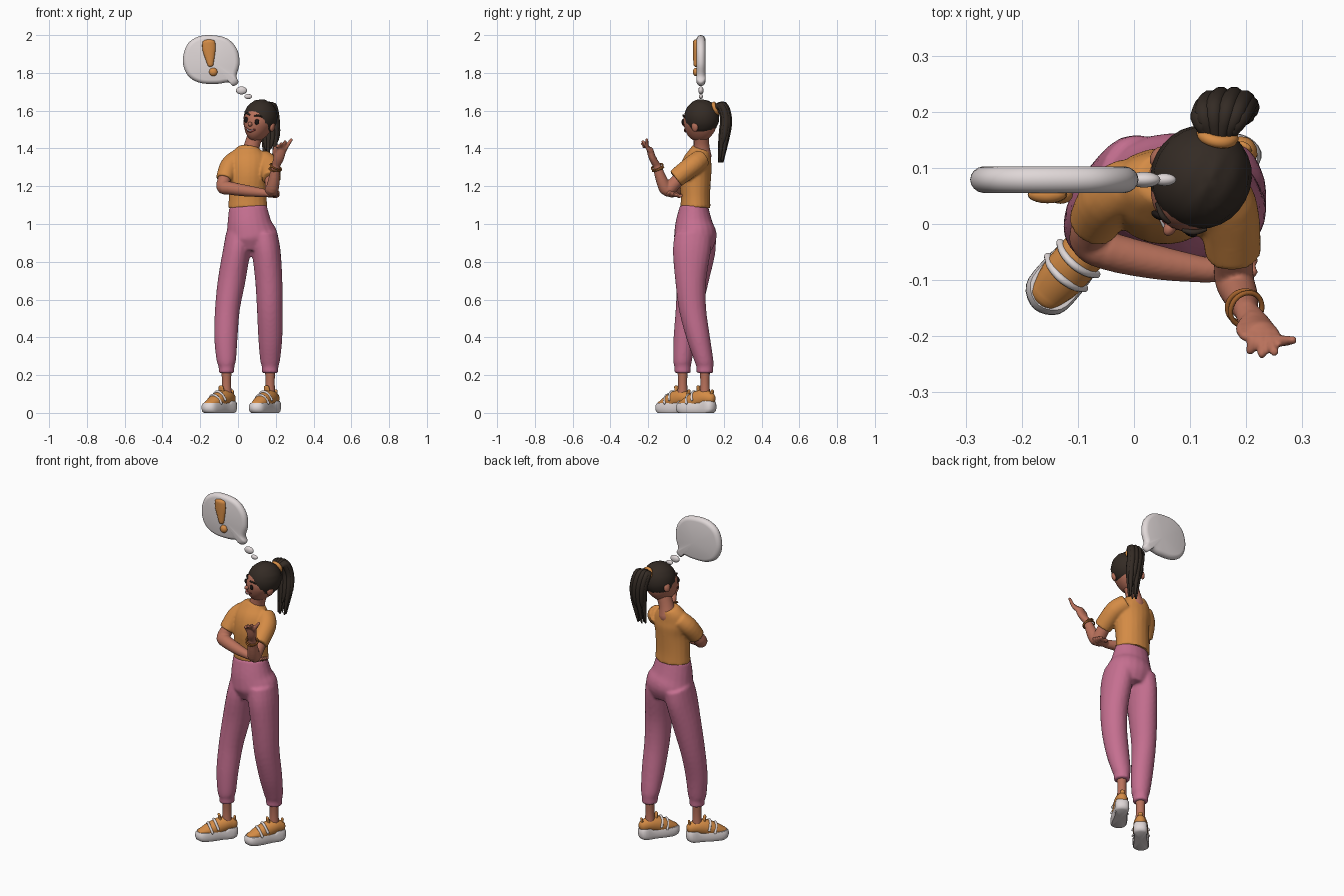
import bpy, bmesh, math
from mathutils import Vector, Matrix

if "Cube" in bpy.data.objects:
    bpy.data.objects.remove(bpy.data.objects["Cube"])


def material(name, rgb):
    m = bpy.data.materials.new(name)
    m.diffuse_color = (*rgb, 1)
    m.use_nodes = True
    m.node_tree.nodes["Principled BSDF"].inputs["Base Color"].default_value = m.diffuse_color
    return m


ORANGE = material("orange", (0.66, 0.26, 0.06))
PINK = material("pink", (0.56, 0.16, 0.28))
SKIN = material("skin", (0.48, 0.165, 0.105))
HAIR = material("dark_hair", (0.034, 0.024, 0.018))
WHITE = material("off_white", (0.74, 0.68, 0.68))
GOLD = material("bracelet_gold", (0.36, 0.12, 0.025))
BLACK = material("eye_black", (0.012, 0.008, 0.007))
LIPS = material("lips", (0.3, 0.06, 0.05))


def spline(pts, n=4, closed=False):
    """Catmull-Rom through rows of any length."""
    k, out = len(pts), []
    for i in range(k if closed else k - 1):
        p = [pts[j % k] if closed else pts[min(max(j, 0), k - 1)] for j in range(i - 1, i + 3)]
        for s in range(n):
            t = s / n
            out.append([0.5 * (2 * b + (c - a) * t + (2 * a - 5 * b + 4 * c - d) * t * t
                               + (3 * b - a - 3 * c + d) * t ** 3) for a, b, c, d in zip(*p)])
    return out if closed else out + [list(pts[-1])]


def bridge(bm, rings):
    """Skin closed rings of points and cap both ends."""
    vs = [[bm.verts.new(p) for p in r] for r in rings]
    n = len(vs[0])
    for a, b in zip(vs, vs[1:]):
        for i in range(n):
            bm.faces.new((a[i], a[(i + 1) % n], b[(i + 1) % n], b[i]))
    for r in (vs[0], vs[-1]):
        mid = bm.verts.new(sum((v.co for v in r), Vector()) / n)
        for i in range(n):
            bm.faces.new((r[i], r[(i + 1) % n], mid))


def tube(bm, pts, seg=20, sub=4, caps=(True, True)):
    """Elliptical tube; rows are x, y, z, radius[, second radius]."""
    rows = spline([(*p, p[3]) if len(p) == 4 else p for p in pts], sub)
    P = [Vector(r[:3]) for r in rows]
    way = (P[-1] - P[0]).normalized()
    ref = Vector((0, 1, 0)) if abs(way.x) > 0.8 else Vector((1, 0, 0))
    rings = []

    def ring(c, t, a, b):
        u = (ref - t * ref.dot(t)).normalized()
        v = t.cross(u)
        return [c + u * a * math.cos(q) + v * b * math.sin(q)
                for q in (2 * math.pi * i / seg for i in range(seg))]
    for i, r in enumerate(rows):
        t = (P[min(i + 1, len(P) - 1)] - P[max(i - 1, 0)]).normalized()
        body = [ring(P[i], t, r[3], r[4])]
        for end, sign in ((0, -1), (len(P) - 1, 1)):
            if i == end and caps[end > 0]:
                h = min(r[3], r[4])
                dome = [ring(P[i] + t * sign * h * math.sin(q), t, r[3] * math.cos(q), r[4] * math.cos(q))
                        for q in (0.45, 0.9, 1.3)]
                body = dome[::-1] + body if sign < 0 else body + dome
        rings += body
    bridge(bm, rings)


def ball(bm, c, r):
    bmesh.ops.create_uvsphere(bm, u_segments=28, v_segments=18, radius=1,
                              matrix=Matrix.Translation(c) @ Matrix.Diagonal((*r, 1)))


def finish(name, bm, mat, matrix=None, voxel=0, smooth=3):
    bmesh.ops.recalc_face_normals(bm, faces=bm.faces)
    if matrix:
        bm.transform(matrix)
    me = bpy.data.meshes.new(name)
    bm.to_mesh(me)
    bm.free()
    me.materials.append(mat)
    ob = bpy.data.objects.new(name, me)
    bpy.context.collection.objects.link(ob)
    bpy.ops.object.select_all(action='DESELECT')
    ob.select_set(True)
    bpy.context.view_layer.objects.active = ob
    if voxel:  # fuse overlapping parts into one soft skin
        m = ob.modifiers.new("fuse", 'REMESH')
        m.mode, m.voxel_size = 'VOXEL', voxel
        s = ob.modifiers.new("soften", 'SMOOTH')
        s.factor, s.iterations = 0.5, smooth
        for mod in ("fuse", "soften"):
            bpy.ops.object.modifier_apply(modifier=mod)
    bpy.ops.object.shade_smooth_by_angle(angle=math.radians(50))
    return ob


def make(name, mat, tubes=(), balls=(), matrix=None, voxel=0, smooth=3, **kw):
    bm = bmesh.new()
    for t in tubes:
        tube(bm, t, **kw)
    for c, r in balls:
        ball(bm, c, r)
    return finish(name, bm, mat, matrix, voxel, smooth)


def hoop(name, mat, c, axis, R, r):
    bpy.ops.mesh.primitive_torus_add(location=c, major_radius=R, minor_radius=r, major_segments=32,
                                     minor_segments=10, rotation=Vector(axis).to_track_quat('Z', 'Y').to_euler())
    ob = bpy.context.object
    ob.name = name
    ob.data.materials.append(mat)
    bpy.ops.object.shade_smooth()


# trousers: pelvis and two legs fused
pelvis = [(.052, .042, 1.095, .1, .075), (.06, .042, 1.0, .118, .1), (.072, .05, .93, .138, .113),
          (.073, .05, .86, .11, .085)]
leg_a = [(.01, .06, .94, .075, .1), (-.008, .05, .85, .073, .105), (-.034, .035, .7, .073, .085),
         (-.056, .015, .55, .066, .07), (-.064, -.008, .4, .062, .058), (-.062, -.018, .28, .052, .05),
         (-.061, -.018, .245, .042, .044), (-.061, -.018, .21, .042, .044)]
leg_b = [(.135, .04, .94, .075, .1), (.15, .03, .85, .076, .1), (.163, .025, .7, .072, .082),
         (.168, .035, .55, .068, .072), (.171, .065, .4, .064, .062), (.17, .095, .28, .053, .05),
         (.17, .1, .245, .044, .045), (.17, .1, .21, .044, .045)]
make("trousers", PINK, (pelvis, leg_a, leg_b), voxel=.008, smooth=5, caps=(False, False))

# shirt: torso and two sleeves fused
torso = [(.052, .05, 1.085, .104, .08), (.052, .05, 1.15, .1, .078), (.055, .048, 1.25, .1, .085),
         (.056, .058, 1.32, .105, .08), (.057, .072, 1.37, .09, .062), (.062, .082, 1.405, .055, .048)]
sleeve_a = [(-.005, .07, 1.345, .05), (-.045, .045, 1.305, .052), (-.072, .0, 1.235, .046)]
sleeve_b = [(.125, .08, 1.345, .052), (.165, .035, 1.31, .054), (.177, -.055, 1.24, .05)]
make("shirt", ORANGE, (torso, sleeve_a, sleeve_b), voxel=.007, smooth=4, caps=(False, False))

# folded arm, its hand holding the other elbow
fingers = [[(.165, -.1 + .02 * i, 1.155, .011), (.195, -.098 + .02 * i, 1.16 - .004 * i, .011),
            (.212, -.085 + .02 * i, 1.168 - .006 * i, .009)] for i in range(4)]
make("folded_arm", SKIN, [[(-.06, .02, 1.27, .034), (-.08, -.025, 1.2, .036), (-.045, -.048, 1.19, .035),
                           (.05, -.07, 1.175, .03), (.135, -.083, 1.165, .022)],
                          [(.13, -.083, 1.165, .022, .02), (.17, -.072, 1.158, .03, .018)]] + fingers,
     voxel=.0045)

# raised arm with open hand
palm = [(.2, -.155, 1.31, .022, .02), (.216, -.178, 1.35, .028, .019), (.226, -.19, 1.39, .028, .018)]
tips = [(.283, -.207, 1.447), (.25, -.228, 1.437), (.228, -.232, 1.425), (.207, -.226, 1.41)]
digits = [[(.245 - .014 * i, -.19, 1.385, .011), (.257 - .015 * i, -.207, 1.41, .011), (*t, .008)]
          for i, t in enumerate(tips)]
thumb = [(.21, -.165, 1.345, .012), (.192, -.185, 1.375, .011), (.196, -.2, 1.405, .008)]
make("raised_arm", SKIN, [[(.172, -.01, 1.27, .035), (.177, -.06, 1.215, .035), (.179, -.1, 1.18, .035),
                           (.19, -.128, 1.23, .031), (.2, -.155, 1.31, .022)], palm, thumb] + digits,
     voxel=.0045)
for k, c in enumerate(((.197, -.148, 1.29), (.2, -.152, 1.303))):
    hoop(f"bracelet_{k}", GOLD, c, (.1 + .3 * k, -.3, .8), .031, .0045)

# neck and ankles
make("neck", SKIN, [[(.062, .085, 1.36, .05), (.075, .082, 1.42, .041), (.1, .08, 1.49, .042)]])
make("ankles", SKIN, [[(x, y, .25, .029), (x, y, .16, .024), (x, y, .08, .03)]
                      for x, y in ((-.061, -.018), (.17, .1))])

# head, turned and tilted
HEAD = Matrix.Translation((.11, .075, 1.54)) @ Matrix.Rotation(math.radians(-28), 4, 'Z') \
    @ Matrix.Rotation(math.radians(10), 4, 'Y')
bm = bmesh.new()
ball(bm, (0, 0, 0), (.078, .092, .105))
for v in bm.verts:  # narrow jaw
    if v.co.z < 0:
        v.co.x *= 1 + 2.2 * v.co.z
        v.co.y -= .15 * max(0, -v.co.z - .03)
ball(bm, (0, -.093, -.012), (.011, .016, .012))
for s in (-1, 1):
    ball(bm, (s * .08, .008, -.012), (.012, .019, .026))
finish("head", bm, SKIN, HEAD)
bm = bmesh.new()
ball(bm, (0, .012, .025), (.088, .094, .095))
for v in bm.verts:  # combed-back ridges
    q = math.atan2(v.co.x, v.co.z - .025)
    v.co += Vector((v.co.x, 0, v.co.z - .025)) * .018 * math.cos(14 * q)
finish("hair", bm, HAIR, HEAD)
for s in (-1, 1):
    make("eye", BLACK, balls=[((s * .033, -.084, .006), (.013, .007, .015))], matrix=HEAD)
    make("eyebrow", HAIR, [[(s * .016, -.086, .036, .004), (s * .033, -.081, .041, .005),
                            (s * .05, -.067, .036, .003)]], matrix=HEAD, seg=10)
make("mouth", LIPS, [[(-.027, -.081, -.036, .004), (0, -.09, -.049, .008), (.027, -.081, -.036, .004)]],
     matrix=HEAD, seg=10)
make("teeth", WHITE, [[(-.019, -.087, -.039, .002), (0, -.097, -.046, .004), (.019, -.087, -.039, .002)]],
     matrix=HEAD, seg=10)

# ponytail of strands and its tie
strands = []
for i in range(11):
    a = 2 * math.pi * i / 10
    dx, dy = (.045 * math.cos(a), .016 * math.sin(a)) if i < 10 else (0, 0)
    strands.append([(.15 + dx * .35, .155, 1.61 + dy, .011), (.153 + dx * .8, .188 + dy, 1.627 + dy * .3, .016),
                    (.165 + dx * .85, .212 + dy, 1.56, .017), (.172 + dx * .75, .203 + dy, 1.47, .016),
                    (.165 + dx * .55, .184 + dy * .7, 1.365 + .035 * math.cos(5 * a), .005)])
make("ponytail", HAIR, strands, seg=10)
hoop("hair_tie", ORANGE, (.149, .157, 1.612), (.15, .8, .35), .027, .011)


# shoes
def shoe(name, x, y, deg):
    M = Matrix.Translation((x, y, 0)) @ Matrix.Rotation(math.radians(deg), 4, 'Z')
    line = spline([(0, .112), (.034, .095), (.036, .03), (.043, -.04), (.038, -.095), (0, -.117),
                   (-.038, -.095), (-.043, -.04), (-.036, .03), (-.034, .095)], 4, True)
    bm = bmesh.new()
    bridge(bm, [[(px * k, py * k, z + (.012 if py > .05 else 0) * (z > .03)) for px, py in line]
                for z, k in ((0, .9), (.008, 1), (.022, 1.04), (.04, 1.03), (.052, .95))])
    finish(name + "_sole", bm, WHITE, M)
    make(name + "_upper", ORANGE, [[(0, .085, .075, .03, .035), (0, .05, .08, .038, .043),
                                    (0, .005, .07, .041, .046), (0, -.05, .055, .04, .034),
                                    (0, -.09, .045, .03, .02)],
                                   [(0, .02, .1, .02, .01), (0, .012, .138, .016, .007)],
                                   [(0, .095, .08, .018, .008), (0, .1, .118, .012, .006)]], matrix=M)
    make(name + "_straps", WHITE, [[(-.043, b + .01, .07 - h, .007), (-.026, b, .1 - h, .007),
                                    (0, b - .004, .113 - h, .007), (.026, b, .1 - h, .007),
                                    (.043, b + .01, .07 - h, .007)]
                                   for b, h in ((-.012, 0), (-.045, .018))], matrix=M, seg=12)


shoe("shoe_a", -.098, -.06, -41)
shoe("shoe_b", .144, .055, -33)

# thought bubble with exclamation mark
outline = spline([(-.15, 2.0), (-.06, 1.983), (-.005, 1.925), (.008, 1.85), (-.008, 1.785), (.002, 1.75),
                  (-.025, 1.73), (-.05, 1.75), (-.11, 1.742), (-.2, 1.747), (-.265, 1.785), (-.292, 1.86),
                  (-.272, 1.945), (-.22, 1.988)], 5, True)
bm = bmesh.new()
rings = []
for i in range(9):
    q = math.radians(-84 + 21 * i)
    k = 1 - .18 * (1 - math.cos(q))
    rings.append([(-.145 + (x + .145) * k, .079 + .024 * math.sin(q), 1.87 + (z - 1.87) * k) for x, z in outline])
bridge(bm, rings)
finish("thought_bubble", bm, WHITE)
make("thought_dots", WHITE, balls=[((.018, .079, 1.707), (.029, .014, .021)), ((.054, .079, 1.675), (.021, .011, .013))])
make("exclamation_mark", ORANGE, [[(-.155, .052, 1.962, .034, .015), (-.153, .052, 1.92, .034, .015),
                                   (-.146, .052, 1.845, .016, .013)]],
     [((-.131, .052, 1.805), (.022, .016, .022))])
